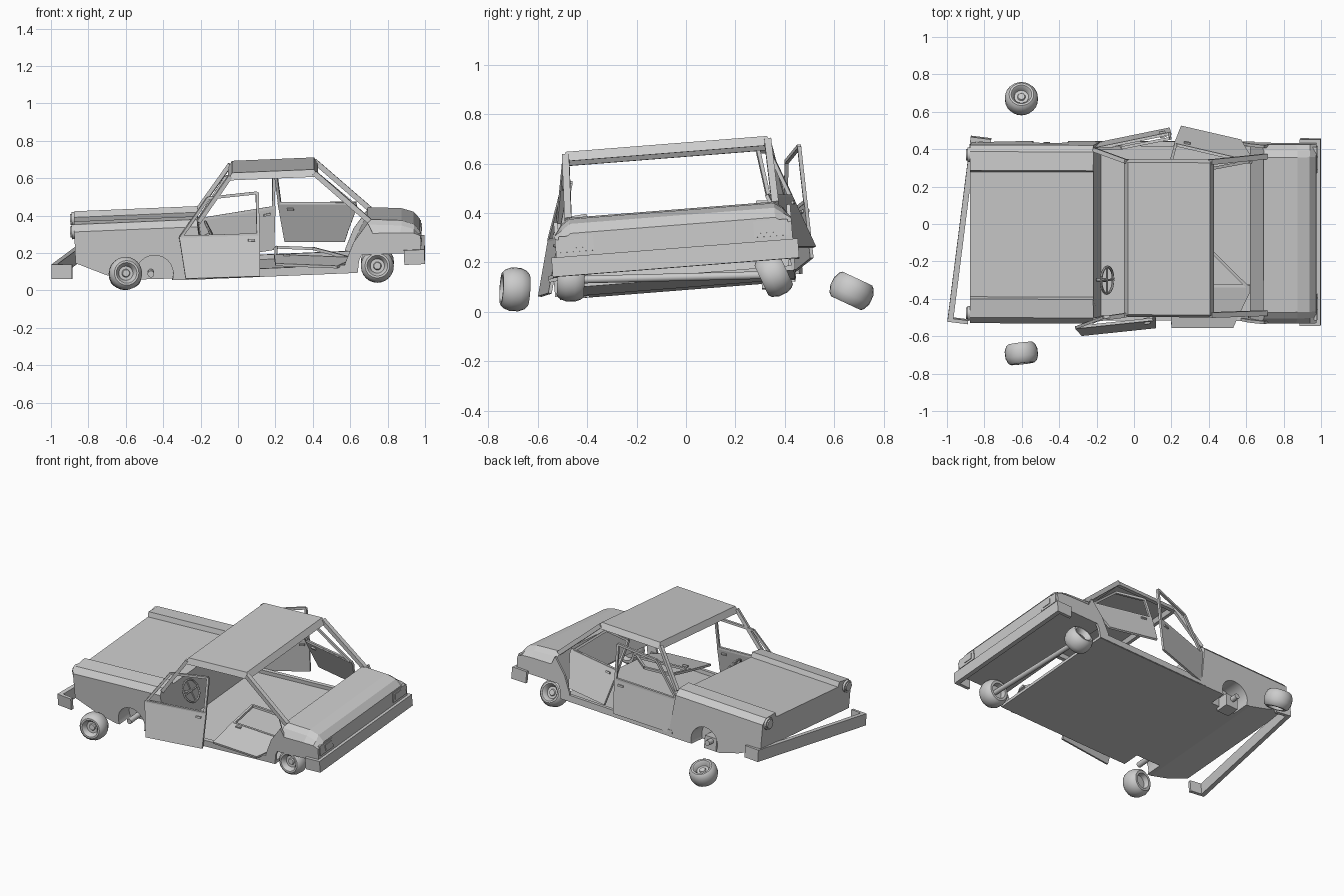
import bpy, bmesh
from math import radians, pi, sin, cos
from mathutils import Matrix, Vector as V

if "Cube" in bpy.data.objects:
    bpy.data.objects.remove(bpy.data.objects["Cube"])

# The body leans: rolled about x and nose-down
BODY = Matrix.Translation((0, -0.026, 0)) @ Matrix.Rotation(radians(4.5), 4, 'X') @ Matrix.Rotation(radians(-2.4), 4, 'Y')


def finish(name, bm, mat=BODY, smooth=False):
    bmesh.ops.recalc_face_normals(bm, faces=bm.faces)
    bm.transform(mat)
    me = bpy.data.meshes.new(name)
    bm.to_mesh(me)
    bm.free()
    ob = bpy.data.objects.new(name, me)
    bpy.context.collection.objects.link(ob)
    if smooth:
        bpy.context.view_layer.objects.active = ob
        ob.select_set(True)
        bpy.ops.object.shade_smooth_by_angle(angle=radians(35))
        ob.select_set(False)
    return ob


def loft(name, halves, mat=BODY):
    """Skin mirrored half cross-sections, each listed from bottom edge to top."""
    bm = bmesh.new()
    rings = [[bm.verts.new(p) for p in h + [(x, -y, z) for x, y, z in reversed(h)]] for h in halves]
    n = len(rings[0])
    for a, b in zip(rings, rings[1:]):
        for i in range(n):
            j = (i + 1) % n
            bm.faces.new((a[i], a[j], b[j], b[i]))
    bm.faces.new(rings[0])
    bm.faces.new(rings[-1])
    return finish(name, bm, mat)


def add_prism(bm, outline, to3d, depth):
    """Extrude a flat outline; to3d maps (u, v, w) to space."""
    a = [bm.verts.new(to3d(u, v, -depth / 2)) for u, v in outline]
    b = [bm.verts.new(to3d(u, v, depth / 2)) for u, v in outline]
    bm.faces.new(a)
    bm.faces.new(b[::-1])
    for i in range(len(a)):
        j = (i + 1) % len(a)
        bm.faces.new((a[i], a[j], b[j], b[i]))


def add_bar(bm, p, q, r, sides=4):
    p, q = V(p), V(q)
    m = Matrix.Translation((p + q) / 2) @ (q - p).to_track_quat('Z', 'Y').to_matrix().to_4x4()
    bmesh.ops.create_cone(bm, segments=sides, radius1=r, radius2=r, depth=(q - p).length,
                          cap_ends=True, matrix=m @ Matrix.Rotation(pi / 4, 4, 'Z'))


def bar(name, p, q, r, sides=4, mat=BODY):
    bm = bmesh.new()
    add_bar(bm, p, q, r, sides)
    return finish(name, bm, mat, sides > 8)


def box(name, lo, hi, mat=BODY):
    lo, hi = V(lo), V(hi)
    bm = bmesh.new()
    bmesh.ops.create_cube(bm, size=1, matrix=Matrix.Translation((lo + hi) / 2) @ Matrix.Diagonal((*(hi - lo), 1)))
    return finish(name, bm, mat)


# Front body: raised fenders either side of a lower hood
def front_half(x, zb, xt):
    return [(x, .478, zb), (xt, .478, .388), (xt, .445, .425), (xt, .345, .434), (xt, .335, .402)]


front = loft("front_body", [front_half(-.86, .22, -.86), front_half(-.7, .15, -.7),
                            front_half(-.56, .11, -.56), front_half(-.17, .105, -.2)])
for s in (-1, 1):
    cut = bar("arch_cutter", (-.44, s * .36, .145), (-.44, s * .6, .145), .1, 24)
    cut.hide_render = True
    cut.hide_set(True)
    m = front.modifiers.new("arch", 'BOOLEAN')
    m.object, m.operation, m.solver = cut, 'DIFFERENCE', 'EXACT'


# Rear body: sloping deck with chamfered shoulders
def rear_half(xb, zb, xs, zs, xt, zt):
    return [(xb, .48, zb), (xs, .48, zs), (xt, .45, zt - .025), (xt, .415, zt)]


loft("rear_body", [rear_half(.63, .2, .69, .315, .71, .385), rear_half(.88, .2, .88, .31, .89, .372),
                   rear_half(.95, .2, .955, .305, .955, .35), rear_half(.985, .2, .988, .29, .988, .31)])

# Floor pan, sills and rear lower corners
box("floor", (-.2, -.475, .105), (.645, .475, .125))
for s in (-1, 1):
    box("sill", (-.2, s * .455, .107), (.62, s * .48, .15))
    bm = bmesh.new()
    add_prism(bm, [(.58, .107), (.645, .107), (.655, .17), (.68, .22), (.74, .3), (.71, .37), (.63, .27), (.58, .16)],
              lambda u, v, w: (u, s * .472 + w, v), .016)
    finish("rear_quarter", bm)
    # Pillars, lamps and front stub axles
    bar("front_pillar", (-.195, s * .455, .41), (-.015, s * .412, .645), .016)
    bar("rear_pillar", (.435, s * .41, .645), (.72, s * .42, .375), .02)
    box("tail_light", (.965, s * .325, .235), (.992, s * .465, .3))
    box("tail_light_lens", (.97, s * .345, .25), (.996, s * .41, .287))
    bar("headlight_rim", (-.85, s * .425, .385), (-.874, s * .425, .385), .04, 20)
    bar("headlight", (-.85, s * .425, .385), (-.882, s * .425, .385), .03, 20)
    bar("front_stub_axle", (-.46, s * .3, .145), (-.46, s * .475, .145), .018, 12)
box("suspension_block", (-.5, .34, .085), (-.41, .43, .17))

# Roof: shallow open tray with sloped sides
bm = bmesh.new()
rings = []
for x0, x1, y, z in ((-.005, .435, .408, .664), (-.027, .455, .424, .625), (-.005, .435, .4, .625), (.01, .42, .39, .65)):
    rings.append([bm.verts.new(p) for p in ((x0, -y, z), (x1, -y, z), (x1, y, z), (x0, y, z))])
for a, b in zip(rings, rings[1:]):
    for i in range(4):
        bm.faces.new((a[i], a[i - 1], b[i - 1], b[i]))
bm.faces.new(rings[0])
bm.faces.new(rings[-1])
finish("roof", bm)


# Doors: panel, window frame and handle, placed by two bottom corners and a point above
def door(name, o, p, q, panel, frame, handle):
    o = V(o)
    u = (V(p) - o).normalized()
    v = (V(q) - o).normalized()
    n = u.cross(v).normalized()

    def at(a, b, w=0):
        return o + u * a + v * b + n * w
    bm = bmesh.new()
    add_prism(bm, panel, at, .014)
    for a, b in zip(frame, frame[1:]):
        add_bar(bm, at(*a), at(*b), .011)
    hu, hv = handle
    add_prism(bm, [(hu, hv), (hu + .035, hv), (hu + .035, hv + .012), (hu, hv + .012)], at, .034)
    finish(name, bm, Matrix.Identity(4))


FP = [(0, 0), (.4, 0), (.405, .235), (-.03, .23)]
FF = [(-.02, .228), (.13, .435), (.395, .455), (.395, .228), (-.02, .228)]
RP = [(0, 0), (.33, 0), (.355, .06), (.42, .2), (.42, .235), (-.01, .23)]
RF = [(0, .228), (0, .43), (.2, .43), (.4, .228), (0, .228)]
door("near_front_door", (-.28, -.592, .062), (.12, -.55, .075), (-.29, -.51, .5), FP, FF, (.34, .19))
door("far_front_door", (-.195, .43, .155), (.205, .512, .22), (-.19, .38, .6), FP, FF, (.34, .19))
door("far_rear_door", (.25, .52, .262), (.64, .43, .262), (.205, .36, .6), RP, RF, (.04, .19))
door("near_rear_door", (.2, -.555, .138), (.53, -.555, .125), (.205, -.12, .235), RP, RF, (.04, .19))

# Bumpers: shallow channel with ends turned toward the body
CHANNEL = [(.11, -.5), (0, -.5), (0, .5), (.11, .5), (.11, .48), (.03, .48), (.03, -.48), (.11, -.48)]
lean = Matrix.Translation((-.935, -.025, .147)) @ Matrix.Rotation(radians(5.4), 4, 'X') @ Matrix.Rotation(radians(-7.2), 4, 'Z')
for name, mat in (("front_bumper", lean),
                  ("rear_bumper", BODY @ Matrix.Translation((1.006, 0, .178)) @ Matrix.Rotation(pi, 4, 'Z'))):
    bm = bmesh.new()
    add_prism(bm, CHANNEL, lambda a, b, w: (a, b, w), .078)
    finish(name, bm, mat)

# Wheels: lathed tyre with recessed hub, facing along the given axis
PROFILE = [(0, .03), (.018, .03), (.022, .022), (.038, .022), (.046, .045), (.055, .055), (.066, .055), (.078, .044),
           (.088, .018), (.088, -.018), (.078, -.044), (.066, -.055), (.05, -.055), (.045, -.02), (0, -.02)]


def wheel(name, centre, axis):
    bm = bmesh.new()
    vs = [bm.verts.new((r, 0, z)) for r, z in PROFILE]
    es = [bm.edges.new(e) for e in zip(vs, vs[1:])]
    bmesh.ops.spin(bm, geom=vs + es, cent=(0, 0, 0), axis=(0, 0, 1), angle=2 * pi, steps=24, use_duplicate=False)
    bmesh.ops.remove_doubles(bm, verts=bm.verts, dist=1e-4)
    finish(name, bm, Matrix.Translation(centre) @ V(axis).to_track_quat('Z', 'Y').to_matrix().to_4x4(), True)


wheel("near_front_wheel", (-.602, -.692, .091), (.12, -1, .06))
wheel("far_front_wheel", (-.602, .67, .085), (0, .42, .9))
wheel("near_rear_wheel", (.745, -.465, .13), (0, -1, .05))
wheel("far_rear_wheel", (.745, .355, .15), (0, .9, .42))
bar("rear_axle", (.745, -.45, .13), (.745, .36, .15), .016, 12, Matrix.Identity(4))

# Steering wheel: ring, spokes and column
C, R = V((-.13, -.25, .33)), .072
ax = V((.9, 0, .4)).normalized()
up, side = ax.cross(V((0, 1, 0))), V((0, 1, 0))
pts = [C + R * (side * cos(t * pi / 10) + up * sin(t * pi / 10)) for t in range(20)]
bm = bmesh.new()
for i in range(20):
    add_bar(bm, pts[i - 1], pts[i], .007, 6)
for i in (0, 5):
    add_bar(bm, pts[i], pts[i + 10], .006, 6)
add_bar(bm, C, C - ax * .06, .011, 8)
finish("steering_wheel", bm)
